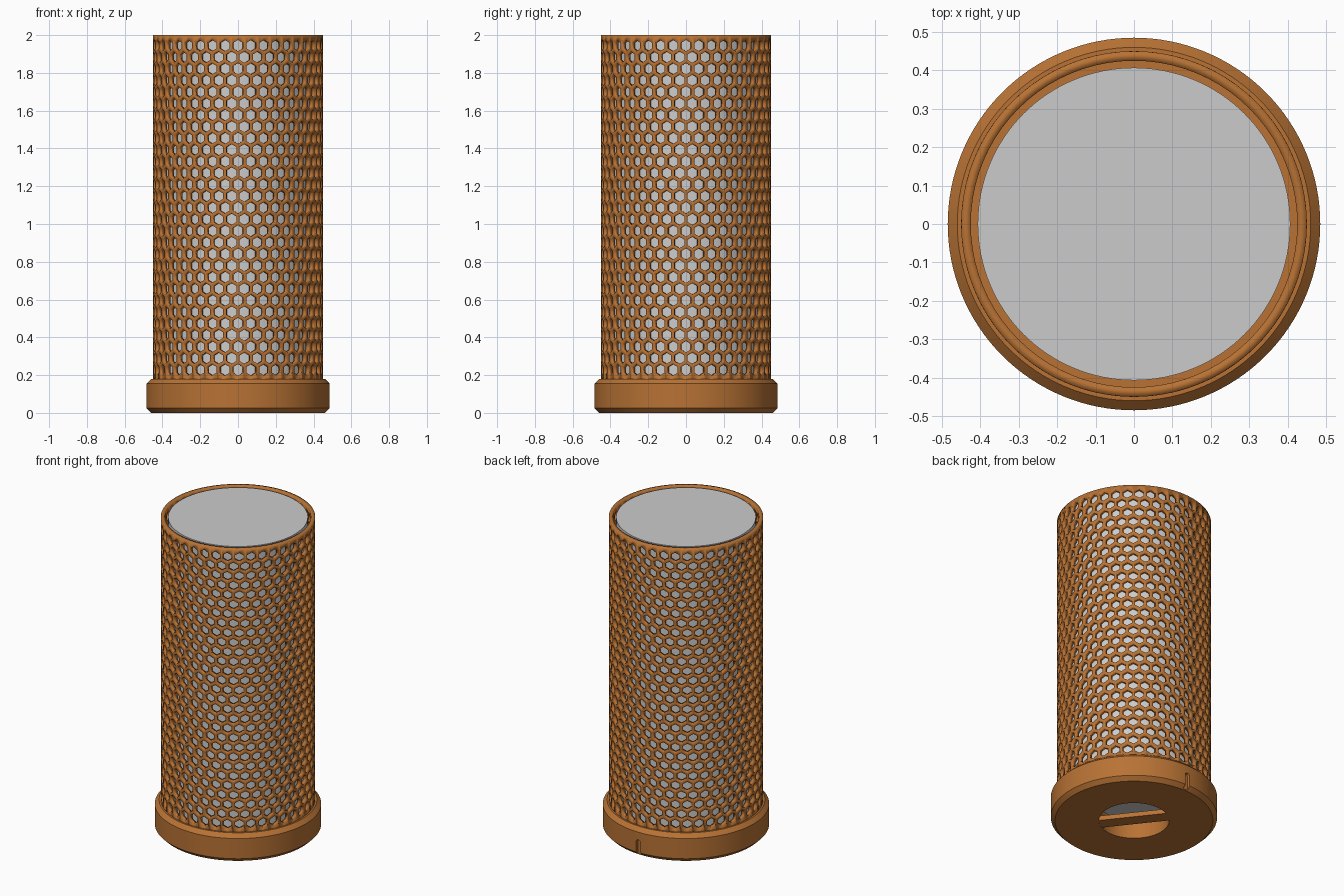
import bpy, bmesh, math
from mathutils import Matrix

cube = bpy.data.objects.get("Cube")
if cube:
    bpy.data.objects.remove(cube, do_unlink=True)


def material(name, color):
    mat = bpy.data.materials.new(name)
    mat.use_nodes = True
    mat.diffuse_color = color
    mat.node_tree.nodes["Principled BSDF"].inputs["Base Color"].default_value = color
    return mat


copper = material("copper", (0.48, 0.17, 0.035, 1))
grey = material("light grey", (0.6, 0.6, 0.6, 1))


def finish(name, bm, mat):
    bmesh.ops.recalc_face_normals(bm, faces=bm.faces)
    mesh = bpy.data.meshes.new(name)
    bm.to_mesh(mesh)
    bm.free()
    mesh.materials.append(mat)
    obj = bpy.data.objects.new(name, mesh)
    bpy.context.collection.objects.link(obj)
    return obj


def smooth(obj):
    bpy.ops.object.select_all(action="DESELECT")
    obj.select_set(True)
    bpy.context.view_layer.objects.active = obj
    bpy.ops.object.shade_smooth_by_angle(angle=math.radians(20))


def lathe(name, profile, mat, steps=128):
    """Spin a closed (radius, height) profile around z."""
    bm = bmesh.new()
    verts = [bm.verts.new((r, 0, z)) for r, z in profile]
    edges = [bm.edges.new((a, b)) for a, b in zip(verts, verts[1:] + verts[:1])]
    bmesh.ops.spin(bm, geom=verts + edges, axis=(0, 0, 1), cent=(0, 0, 0),
                   angle=math.tau, steps=steps, use_merge=True)
    bmesh.ops.remove_doubles(bm, verts=bm.verts, dist=1e-5)
    return finish(name, bm, mat)


# Perforated sleeve: framed hexagon cells wrapped round a cylinder
RADIUS, WALL, COLUMNS, ROWS = 0.45, 0.025, 40, 29
TOP, BOTTOM, FIRST_ROW, ROW_STEP = 2.0, 0.12, 0.228, 0.0613
CELL = ROW_STEP / 1.5
HOLE = 0.74
CORNERS = [math.radians(30 + 60 * k) for k in range(6)]

bm = bmesh.new()


def wrapped(column, z):
    a = math.tau * column / COLUMNS - math.pi / 2
    return bm.verts.new((RADIUS * math.cos(a), RADIUS * math.sin(a), z))


for row in range(ROWS):
    for col in range(COLUMNS):
        c, z = col + 0.5 * (row % 2), FIRST_ROW + row * ROW_STEP
        outer, inner = [], []
        for a in CORNERS:
            u, w = math.cos(a) / math.sqrt(3), math.sin(a) * CELL
            edge = z + w
            if row == ROWS - 1 and w > 0:
                edge = TOP
            if row == 0 and w < 0:
                edge = BOTTOM
            outer.append(wrapped(c + u, edge))
            inner.append(wrapped(c + u * HOLE, z + w * HOLE))
        for k in range(6):
            n = (k + 1) % 6
            bm.faces.new((outer[k], outer[n], inner[n], inner[k]))
bmesh.ops.remove_doubles(bm, verts=bm.verts, dist=1e-4)
sleeve = finish("perforated_sleeve", bm, copper)
solid = sleeve.modifiers.new("wall", "SOLIDIFY")
solid.thickness = WALL
solid.offset = -1
smooth(sleeve)

# Inner core
core = lathe("inner_core", [(0, 0.12), (0.407, 0.12), (0.407, 1.997), (0, 1.997)], grey)
smooth(core)

# Base cap with chamfered rims and a round opening underneath
cap = lathe("base_cap", [(0.205, 0), (0.46, 0), (0.485, 0.025), (0.485, 0.155),
                         (0.46, 0.18), (0.425, 0.18), (0.425, 0.12), (0.205, 0.12)], copper)

# Alignment notch in the back of the cap, rounded at its top
bm = bmesh.new()
half, height = 0.016, 0.09
arc = [math.pi * k / 10 for k in range(11)]
outline = [(-half, -0.05), (half, -0.05)] + [
    (half * math.cos(a), height + half * math.sin(a)) for a in arc]
face = bm.faces.new([bm.verts.new((x, 0.465, z)) for x, z in outline])
side = bmesh.ops.extrude_face_region(bm, geom=[face])["geom"]
bmesh.ops.translate(bm, vec=(0, 0.1, 0),
                    verts=[v for v in side if isinstance(v, bmesh.types.BMVert)])
cutter = finish("notch_cutter", bm, copper)
cutter.hide_render = True
cutter.hide_viewport = True
cut = cap.modifiers.new("notch", "BOOLEAN")
cut.object = cutter
cut.solver = "EXACT"
smooth(cap)

# Grip bar across the opening
bm = bmesh.new()
bmesh.ops.create_cube(bm, size=1, matrix=Matrix.Rotation(math.radians(128), 4, "Z")
                      @ Matrix.Translation((0, 0, 0.016))
                      @ Matrix.Diagonal((0.42, 0.085, 0.03, 1)))
finish("grip_bar", bm, copper)
